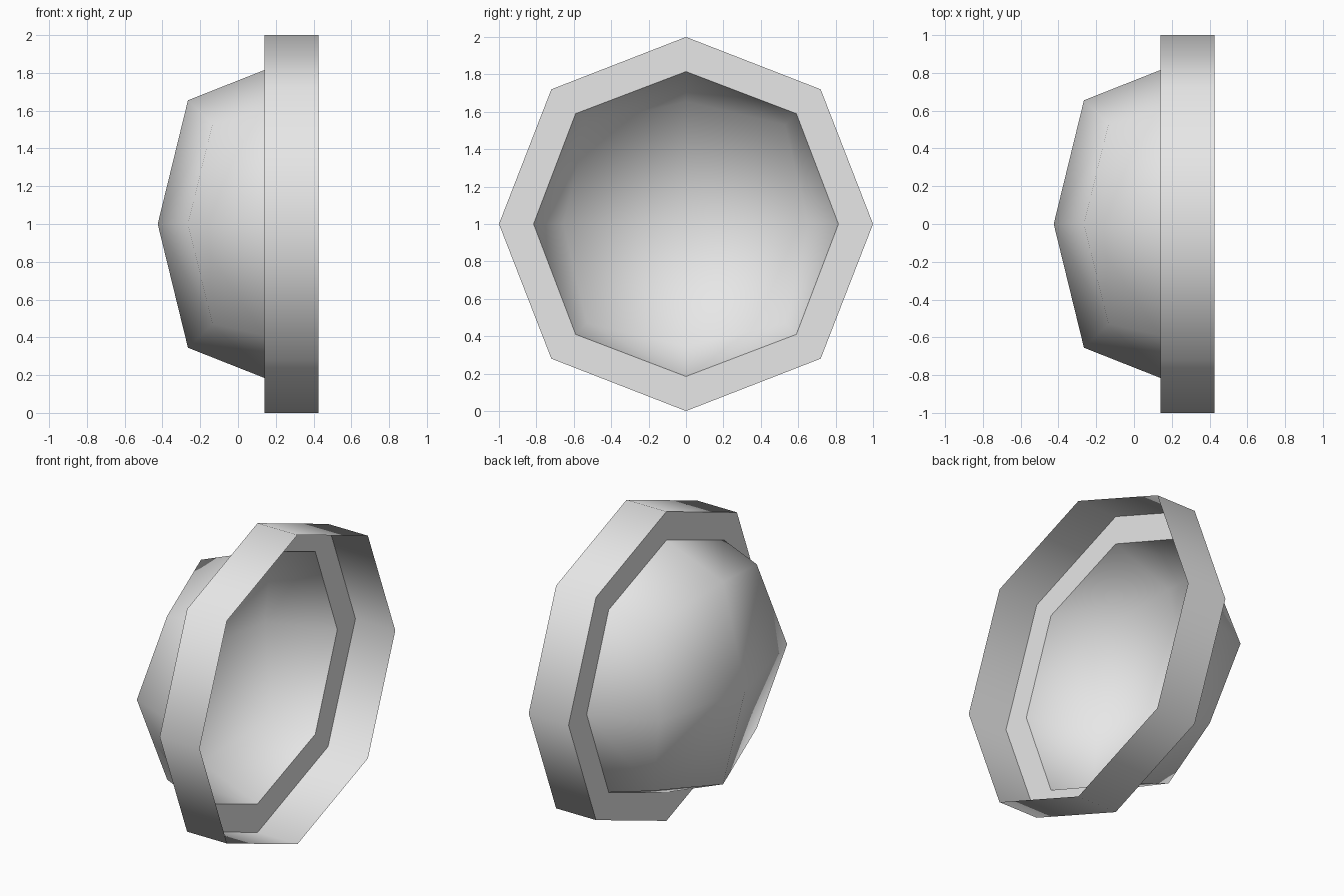
import bpy, bmesh, math

cube = bpy.data.objects.get("Cube")
if cube:
    bpy.data.objects.remove(cube, do_unlink=True)

# Plain grey used on every part
grey = bpy.data.materials.new("light_grey")
grey.use_nodes = True
GREY = (0.8, 0.8, 0.8, 1)
grey.diffuse_color = GREY
grey.node_tree.nodes["Principled BSDF"].inputs["Base Color"].default_value = GREY


def octagon(bm, x_axis, x_diag, r, d):
    """Eight points about the x axis: on-axis ones at radius r, diagonals at (d, d)."""
    ring = []
    for i in range(8):
        a = i * math.pi / 4
        radius, x = (d * math.sqrt(2), x_diag) if i % 2 else (r, x_axis)
        ring.append(bm.verts.new((x, radius * math.cos(a), 1 + radius * math.sin(a))))
    return ring


def bridge(bm, a, b):
    for i in range(8):
        j = (i + 1) % 8
        bm.faces.new((a[i], a[j], b[j], b[i]))


bm = bmesh.new()

# Bowl: apex, four kite quads, then a sloping wall
apex = bm.verts.new((-0.425, 0, 1))
shoulder = octagon(bm, -0.265, -0.135, 0.655, 0.53)
mouth = octagon(bm, 0.14, 0.14, 0.815, 0.59)
for i in range(0, 8, 2):
    bm.faces.new((apex, shoulder[i], shoulder[i + 1], shoulder[(i + 2) % 8]))
bridge(bm, shoulder, mouth)

# Flat flange and open outer band
flange = octagon(bm, 0.14, 0.14, 1, 0.72)
rim = octagon(bm, 0.425, 0.425, 1, 0.72)
bridge(bm, mouth, flange)
bridge(bm, flange, rim)
bmesh.ops.recalc_face_normals(bm, faces=bm.faces)

mesh = bpy.data.meshes.new("dish")
bm.to_mesh(mesh)
bm.free()
mesh.materials.append(grey)
dish = bpy.data.objects.new("dish", mesh)
bpy.context.collection.objects.link(dish)

# Smooth bowl and band, crisp flange edges
bpy.ops.object.select_all(action="DESELECT")
dish.select_set(True)
bpy.context.view_layer.objects.active = dish
bpy.ops.object.shade_smooth_by_angle(angle=math.radians(62))
